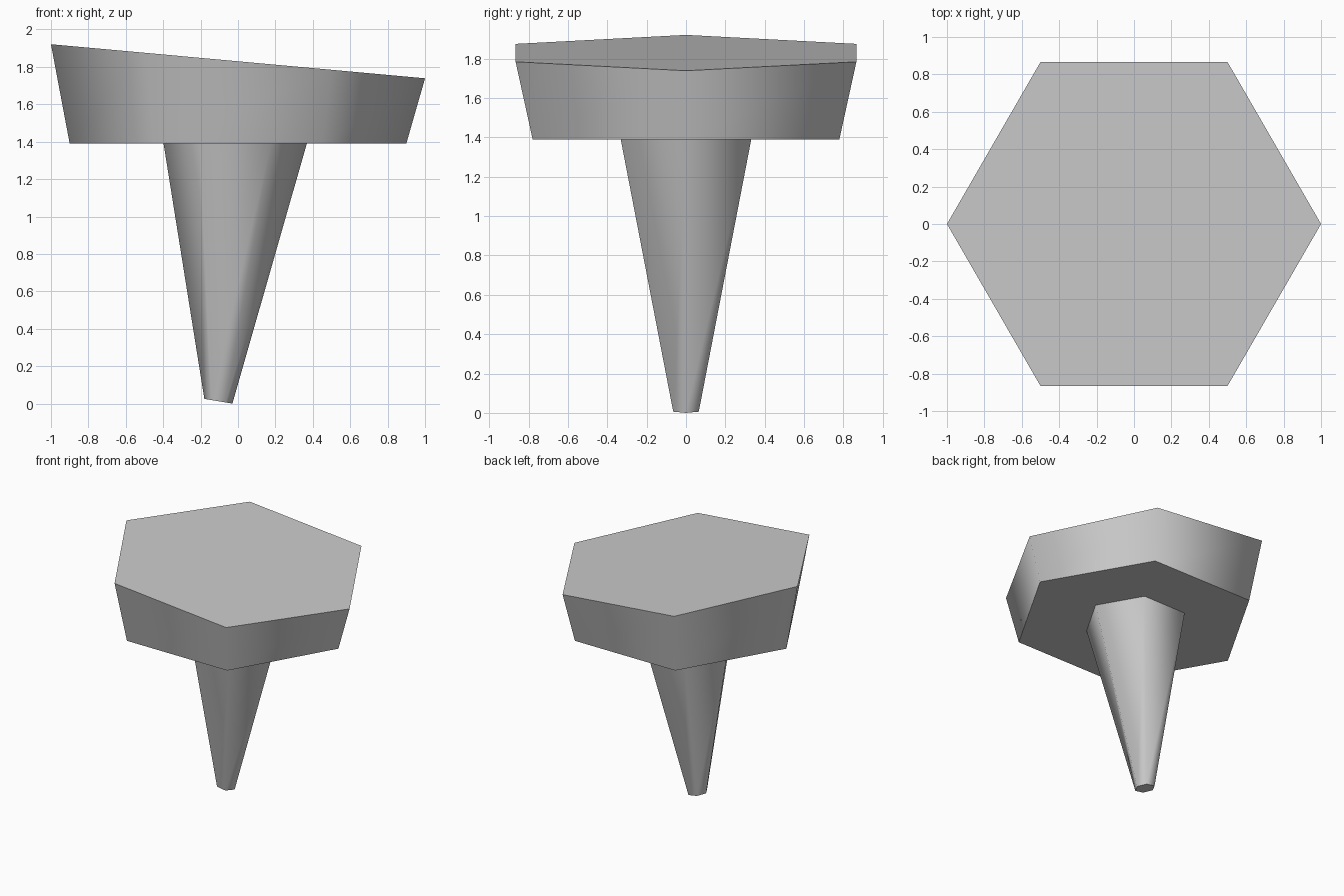
import bpy, bmesh
from math import cos, sin, pi

cube = bpy.data.objects.get("Cube")
if cube:
    bpy.data.objects.remove(cube, do_unlink=True)

SIDES = 6

grey = bpy.data.materials.new("plain grey")
grey.use_nodes = True
colour = (0.6, 0.6, 0.6, 1)
grey.diffuse_color = colour
grey.node_tree.nodes["Principled BSDF"].inputs["Base Color"].default_value = colour


def ring(bm, cx, radius, z, slope=0.0):
    """Hexagonal ring whose height tilts along x."""
    verts = []
    for i in range(SIDES):
        a = 2 * pi * i / SIDES
        x = radius * cos(a)
        verts.append(bm.verts.new((cx + x, radius * sin(a), z + slope * x)))
    return verts


def skin(bm, low, high, smooth):
    """Join two rings with side faces."""
    for i in range(SIDES):
        j = (i + 1) % SIDES
        bm.faces.new((low[i], low[j], high[j], high[i])).smooth = smooth


bm = bmesh.new()
# Slanted tip, neck, underside and tilted top of the head
tip = ring(bm, -0.105, 0.075, 0.0125, -0.167)
neck = ring(bm, -0.015, 0.383, 1.39)
under = ring(bm, 0, 0.9, 1.39)
top = ring(bm, 0, 1.0, 1.83, -0.091)

bm.faces.new(tip[::-1])
skin(bm, tip, neck, True)
skin(bm, neck, under, False)
skin(bm, under, top, True)
bm.faces.new(top)

# Keep the cap rims crisp while the sides shade smoothly
for e in bm.edges:
    e.smooth = all(f.smooth for f in e.link_faces)

mesh = bpy.data.meshes.new("tapered_peg")
bm.to_mesh(mesh)
bm.free()
mesh.materials.append(grey)
peg = bpy.data.objects.new("tapered_peg", mesh)
bpy.context.collection.objects.link(peg)
